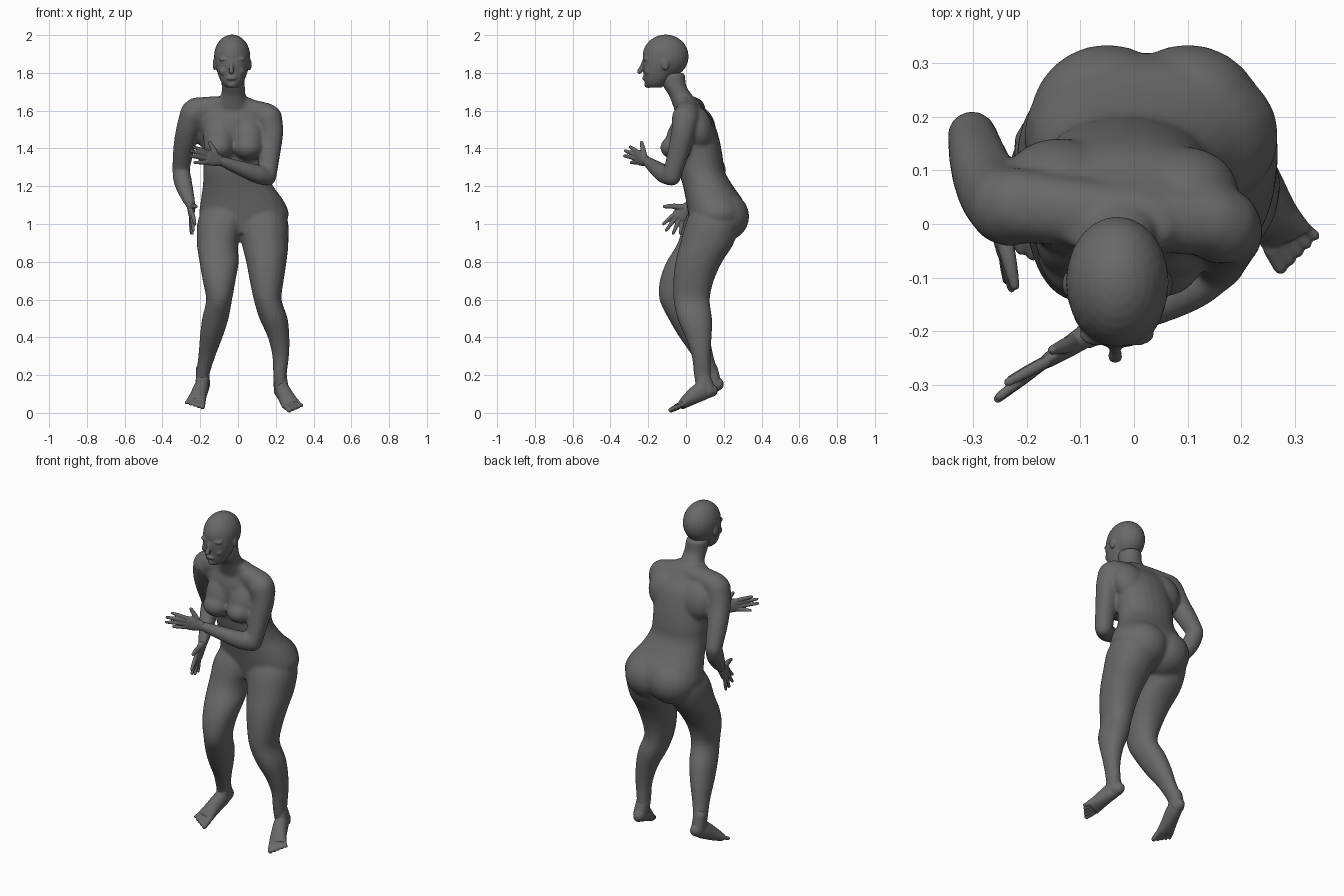
import bpy
import bmesh
import math
from mathutils import Matrix, Vector

# Remove the default object
default = bpy.data.objects.get("Cube")
if default:
    bpy.data.objects.remove(default, do_unlink=True)

# Single matte grey for the whole figure
grey = bpy.data.materials.new("dark grey")
grey.use_nodes = True
colour = (0.14, 0.14, 0.14, 1)
grey.diffuse_color = colour
grey.node_tree.nodes["Principled BSDF"].inputs["Base Color"].default_value = colour


def spline(points, steps=4):
    """Smooth interpolation through tuples of any length."""
    points = [Vector(p) for p in points]
    result = []
    for i in range(len(points) - 1):
        before = points[max(i - 1, 0)]
        start, end = points[i], points[i + 1]
        after = points[min(i + 2, len(points) - 1)]
        for k in range(steps):
            t = k / steps
            slope_a, slope_b = (end - before) / 2, (after - start) / 2
            drift = start - end
            result.append(start + slope_a * t
                          + (-3 * drift - 2 * slope_a - slope_b) * t ** 2
                          + (2 * drift + slope_a + slope_b) * t ** 3)
    result.append(points[-1])
    return result


def loft(bm, rings, level=True, hint=(1, 0, 0), sides=24):
    """Skin rings of (x, y, z, half width, half depth); level rings stay horizontal."""
    rings = spline(rings)
    loops = []
    for i, ring in enumerate(rings):
        centre = Vector(ring[:3])
        if level:
            across, deep = Vector((1, 0, 0)), Vector((0, 1, 0))
        else:
            ahead = Vector(rings[min(i + 1, len(rings) - 1)][:3])
            behind = Vector(rings[max(i - 1, 0)][:3])
            along = (ahead - behind).normalized()
            across = Vector(hint)
            across = (across - along * across.dot(along)).normalized()
            deep = along.cross(across)
        loop = []
        for k in range(sides):
            angle = math.tau * k / sides
            c, s = math.cos(angle), math.sin(angle)
            c = math.copysign(abs(c) ** 0.92, c)
            s = math.copysign(abs(s) ** 0.92, s)
            loop.append(bm.verts.new(centre + across * c * ring[3] + deep * s * ring[4]))
        loops.append(loop)
    for low, high in zip(loops, loops[1:]):
        for k in range(sides):
            n = (k + 1) % sides
            bm.faces.new((low[k], low[n], high[n], high[k]))
    bm.faces.new(loops[0][::-1])
    bm.faces.new(loops[-1])


def tube(bm, points, hint=(0, 1, 0)):
    """Round limb from (x, y, z, radius), with ball ends."""
    loft(bm, [(*p, p[3]) for p in points], False, hint)
    for p in (points[0], points[-1]):
        ball(bm, p[:3], (p[3],) * 3)


def ball(bm, centre, radii, pitch=0):
    matrix = (Matrix.Translation(centre) @ Matrix.Rotation(math.radians(pitch), 4, "X")
              @ Matrix.Diagonal((*radii, 1)))
    bmesh.ops.create_uvsphere(bm, u_segments=24, v_segments=16, radius=1, matrix=matrix)


def finish(bm, name, voxel, rounds):
    """Fuse overlapping volumes into one smooth skin."""
    bmesh.ops.recalc_face_normals(bm, faces=bm.faces)
    mesh = bpy.data.meshes.new(name)
    bm.to_mesh(mesh)
    bm.free()
    obj = bpy.data.objects.new(name, mesh)
    bpy.context.scene.collection.objects.link(obj)
    remesh = obj.modifiers.new("fuse", "REMESH")
    remesh.mode = "VOXEL"
    remesh.voxel_size = voxel
    relax = obj.modifiers.new("relax", "SMOOTH")
    relax.factor = 0.5
    relax.iterations = rounds
    bpy.context.view_layer.update()
    graph = bpy.context.evaluated_depsgraph_get()
    fused = bpy.data.meshes.new_from_object(obj.evaluated_get(graph))
    obj.modifiers.clear()
    obj.data = fused
    fused.materials.clear()
    fused.materials.append(grey)
    fused.shade_smooth()


# Torso, hips and neck
body = bmesh.new()
loft(body, [(.03, .15, .95, .18, .12), (.033, .165, 1.04, .236, .152),
            (.023, .152, 1.12, .221, .152), (0, .117, 1.2, .187, .133),
            (-.015, .083, 1.28, .168, .122), (-.02, .072, 1.36, .168, .122),
            (-.02, .05, 1.46, .176, .124), (-.025, .035, 1.55, .195, .107),
            (-.03, .02, 1.61, .165, .075), (-.03, -.005, 1.67, .095, .058)])
loft(body, [(-.03, .005, 1.6, .09, .065), (-.025, -.028, 1.68, .066, .062),
            (-.025, -.06, 1.73, .062, .062), (-.03, -.075, 1.8, .062, .07)])

# Chest, shoulder blades and buttocks
for x in (-.1, .055):
    ball(body, (x, -.042, 1.405), (.082, .095, .068))
    ball(body, (x, -.025, 1.46), (.085, .078, .13), -18)
for x, y in ((.09, .06), (-.14, .075)):
    ball(body, (x, y, 1.51), (.105, .082, .12), 15)
for x in (-.05, .1):
    ball(body, (x, .19, 1.04), (.145, .145, .135))

# Shoulder girdle and arms
tube(body, [(.15, .005, 1.575, .066), (-.03, .015, 1.615, .062), (-.22, .035, 1.6, .07)])
left_wrist, right_wrist = (-.088, -.207, 1.333), (-.25, .02, 1.1)
tube(body, [(.162, -.003, 1.56, .072), (.177, -.015, 1.49, .063), (.17, -.035, 1.4, .058),
            (.155, -.075, 1.255, .049)])
tube(body, [(.155, -.075, 1.25, .048), (.1, -.115, 1.265, .049),
            (0, -.165, 1.3, .038), (*left_wrist, .027)], (0, 0, 1))
tube(body, [(-.232, .032, 1.585, .074), (-.265, .06, 1.5, .063), (-.287, .11, 1.4, .056),
            (-.302, .165, 1.29, .046)])
tube(body, [(-.302, .165, 1.285, .046), (-.292, .135, 1.225, .048),
            (-.27, .075, 1.155, .038), (*right_wrist, .026)], (1, 0, 0))

# Legs, tapering up into the hips
loft(body, [(.1, .16, 1.14, .08, .09), (.128, .147, 1.03, .132, .14),
            (.143, .112, .9, .124, .142),
            (.15, .068, .8, .107, .124), (.152, .04, .7, .09, .107),
            (.157, .03, .6, .074, .096), (.188, .046, .5, .075, .092),
            (.215, .066, .4, .057, .07), (.226, .08, .3, .044, .05),
            (.222, .087, .2, .036, .045), (.226, .1, .12, .035, .045)])
loft(body, [(-.05, .15, 1.14, .08, .09), (-.082, .137, 1.03, .127, .14),
            (-.108, .09, .9, .11, .134),
            (-.1, .015, .8, .104, .118), (-.1, -.035, .7, .087, .104),
            (-.1, -.046, .6, .069, .095), (-.12, 0, .5, .07, .094),
            (-.142, .045, .4, .06, .08), (-.165, .09, .3, .045, .056),
            (-.187, .13, .2, .036, .046), (-.185, .145, .14, .034, .045)])
finish(body, "body", 0.008, 15)

# Head with jaw, nose, brow, lips and ears
head = bmesh.new()
ball(head, (-.031, -.108, 1.887), (.096, .122, .116))
loft(head, [(-.03, -.165, 1.722, .033, .036), (-.03, -.157, 1.75, .058, .06),
            (-.03, -.14, 1.8, .079, .085), (-.03, -.125, 1.85, .09, .106),
            (-.03, -.112, 1.9, .092, .113)])
tube(head, [(-.034, -.222, 1.865, .009), (-.035, -.236, 1.83, .01),
            (-.035, -.246, 1.808, .014)], (1, 0, 0))
ball(head, (-.034, -.218, 1.772), (.028, .015, .012))
ball(head, (-.032, -.2, 1.738), (.026, .022, .018))
for side in (-1, 1):
    ball(head, (-.032 + side * .036, -.207, 1.872), (.034, .02, .012))
    ball(head, (-.033 + side * .038, -.2, 1.81), (.03, .02, .026))
    ball(head, (-.031 + side * .093, -.112, 1.845), (.01, .022, .032), 12)
finish(head, "head", 0.005, 5)


def hand(name, wrist, knuckles, thumb, tips, hint):
    """Flat palm with four spread fingers and a thumb."""
    bm = bmesh.new()
    wrist, knuckles = Vector(wrist), Vector(knuckles)
    middle = wrist.lerp(knuckles, 0.55)
    loft(bm, [(*wrist, .026, .022), (*middle, .038, .018), (*knuckles, .04, .013)],
         False, hint)
    spread = Vector(tips[0]) - Vector(tips[-1])
    for i, tip in enumerate(tips):
        root = knuckles + spread.normalized() * .028 * (1 - i / 1.5)
        bend = root.lerp(Vector(tip), 0.5)
        tube(bm, [(*root, .011), (*bend, .0105), (*tip, .008)], hint)
    root = wrist.lerp(knuckles, 0.25)
    bend = root.lerp(Vector(thumb), 0.5) + spread * .12
    tube(bm, [(*root, .018), (*bend, .014), (*thumb, .009)], hint)
    finish(bm, name, 0.004, 2)


hand("left_hand", left_wrist, (-.165, -.257, 1.355), (-.152, -.235, 1.432),
     [(-.235, -.295, 1.408), (-.252, -.322, 1.388), (-.254, -.326, 1.36),
      (-.23, -.29, 1.325)], (0, 0, 1))
hand("right_hand", right_wrist, (-.244, -.042, 1.035), (-.222, -.115, 1.092),
     [(-.228, -.12, 1), (-.237, -.105, .967), (-.242, -.068, .95),
      (-.247, -.03, .95)], (0, 1, -1))


def foot(name, ankle, rings, big_toe, small_toe):
    """Ankle running into an arched foot with five toes fanned between two tips."""
    bm = bmesh.new()
    heel, instep = Vector(rings[0][:3]), Vector(rings[1][:3])
    loft(bm, rings, False)
    ball(bm, heel, (.03, .03, .033))
    tube(bm, [(*ankle, .036), (*heel.lerp(instep, 0.35), .037)], (1, 0, 0))
    tube(bm, [(*ankle, .034), (*instep, .036)], (1, 0, 0))
    big_toe, small_toe = Vector(big_toe), Vector(small_toe)
    ball_of_foot = Vector(rings[-1][:3])
    for i in range(5):
        tip = big_toe.lerp(small_toe, i / 4)
        root = ball_of_foot + (tip - big_toe.lerp(small_toe, 0.5)) * 0.8
        size = .0135 - .001 * i
        tube(bm, [(*root, size + .003), (*tip, size)], (1, 0, 0))
    finish(bm, name, 0.004, 5)


foot("left_foot", (.223, .09, .2),
     [(.222, .138, .118, .03, .035), (.235, .085, .115, .038, .05),
      (.26, .02, .075, .044, .038), (.282, -.022, .042, .052, .024)],
     (.273, -.08, .015), (.337, -.022, .04))
foot("right_foot", (-.187, .133, .23),
     [(-.183, .17, .152, .03, .035), (-.19, .118, .14, .038, .05),
      (-.21, .045, .092, .044, .038), (-.222, -.001, .06, .052, .024)],
     (-.188, -.055, .032), (-.272, -.018, .055))
